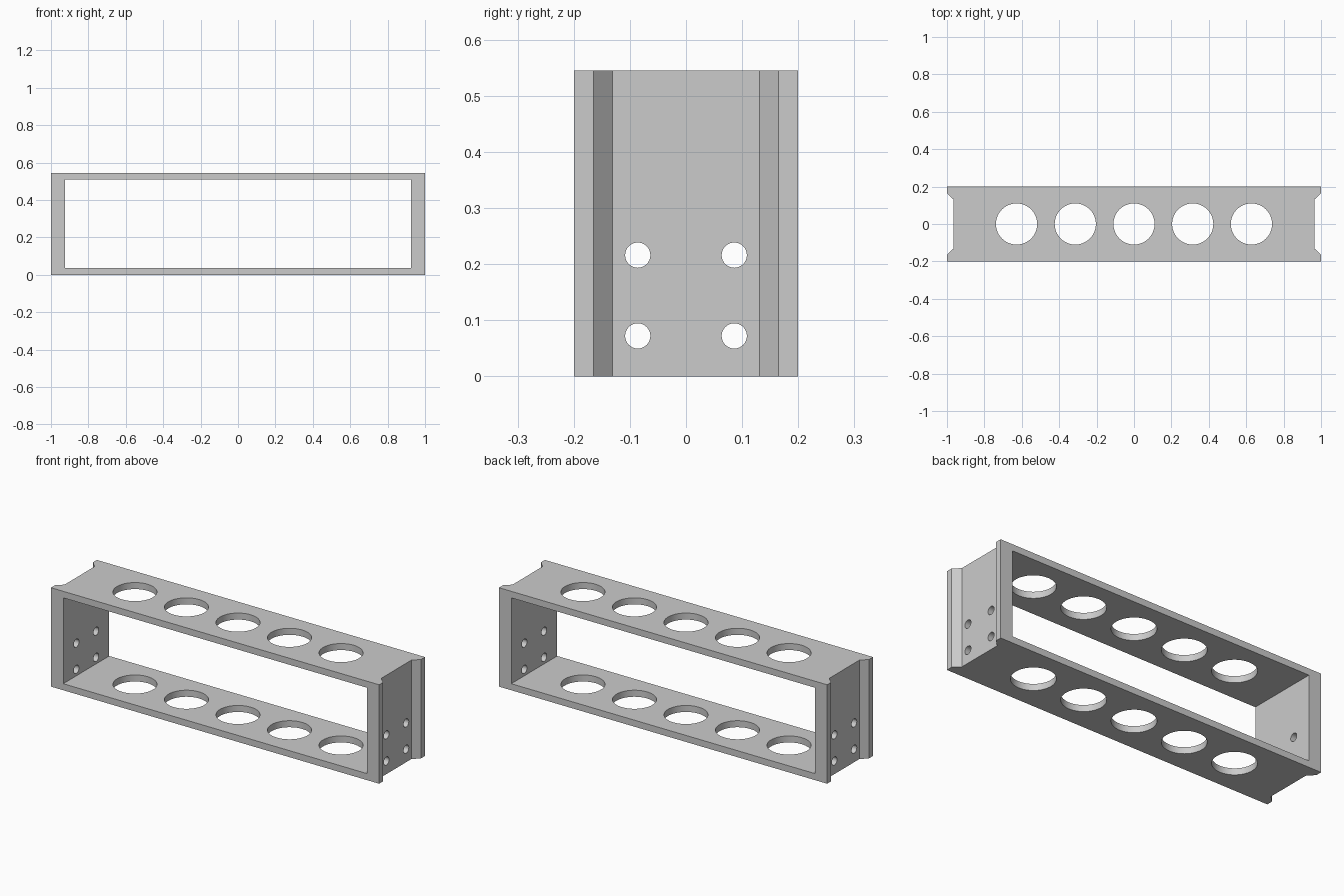
import bpy, bmesh, math
from mathutils import Matrix, Vector

if "Cube" in bpy.data.objects:
    bpy.data.objects.remove(bpy.data.objects["Cube"], do_unlink=True)

HEIGHT = 0.545

grey = bpy.data.materials.new("plain grey")
grey.use_nodes = True
grey.diffuse_color = (0.6, 0.6, 0.6, 1)
grey.node_tree.nodes["Principled BSDF"].inputs["Base Color"].default_value = grey.diffuse_color


def make_object(name, bm):
    bmesh.ops.recalc_face_normals(bm, faces=bm.faces)
    mesh = bpy.data.meshes.new(name)
    bm.to_mesh(mesh)
    bm.free()
    mesh.materials.append(grey)
    obj = bpy.data.objects.new(name, mesh)
    bpy.context.collection.objects.link(obj)
    return obj


def cylinders(name, centres, radius, depth, segments, turn=Matrix()):
    bm = bmesh.new()
    for centre in centres:
        bmesh.ops.create_cone(bm, cap_ends=True, segments=segments, radius1=radius, radius2=radius,
                              depth=depth, matrix=Matrix.Translation(centre) @ turn)
    return make_object(name, bm)


def cut(target, cutter):
    cutter.hide_render = True
    mod = target.modifiers.new(cutter.name, 'BOOLEAN')
    mod.operation = 'DIFFERENCE'
    mod.solver = 'EXACT'
    mod.object = cutter
    bpy.context.view_layer.objects.active = target
    bpy.ops.object.modifier_apply(modifier=mod.name)
    bpy.data.objects.remove(cutter, do_unlink=True)


# Solid block: plan outline with a shallow bevelled channel down each end
quarter = [(0.965, 0.131), (1.0, 0.165), (1.0, 0.2)]
right_end = [(x, -y) for x, y in reversed(quarter)] + quarter
outline = right_end + [(-x, -y) for x, y in right_end]
bm = bmesh.new()
base = bm.faces.new([bm.verts.new((x, y, 0)) for x, y in outline])
top = bmesh.ops.extrude_face_region(bm, geom=[base])["geom"]
bmesh.ops.translate(bm, vec=(0, 0, HEIGHT), verts=[v for v in top if isinstance(v, bmesh.types.BMVert)])
frame = make_object("rack_frame", bm)

# Open window from front to back
bm = bmesh.new()
bmesh.ops.create_cube(bm, size=1, matrix=Matrix.Translation((0, 0, HEIGHT / 2))
                      @ Matrix.Diagonal(Vector((1.85, 1, 0.473, 1))))
cut(frame, make_object("window_cutter", bm))

# Five large holes through both shelves
cut(frame, cylinders("shelf_hole_cutter", [(i * 0.314, 0, HEIGHT / 2) for i in range(-2, 3)],
                     0.11, 1, 64))

# Four screw holes through each end plate
cut(frame, cylinders("screw_hole_cutter", [(0, y, z) for y in (-0.086, 0.086) for z in (0.072, 0.216)],
                     0.0225, 3, 32, Matrix.Rotation(math.pi / 2, 4, 'Y')))

# Smooth hole walls, sharp corners
bpy.ops.object.select_all(action='DESELECT')
frame.select_set(True)
bpy.context.view_layer.objects.active = frame
bpy.ops.object.shade_smooth_by_angle(angle=math.radians(30))
